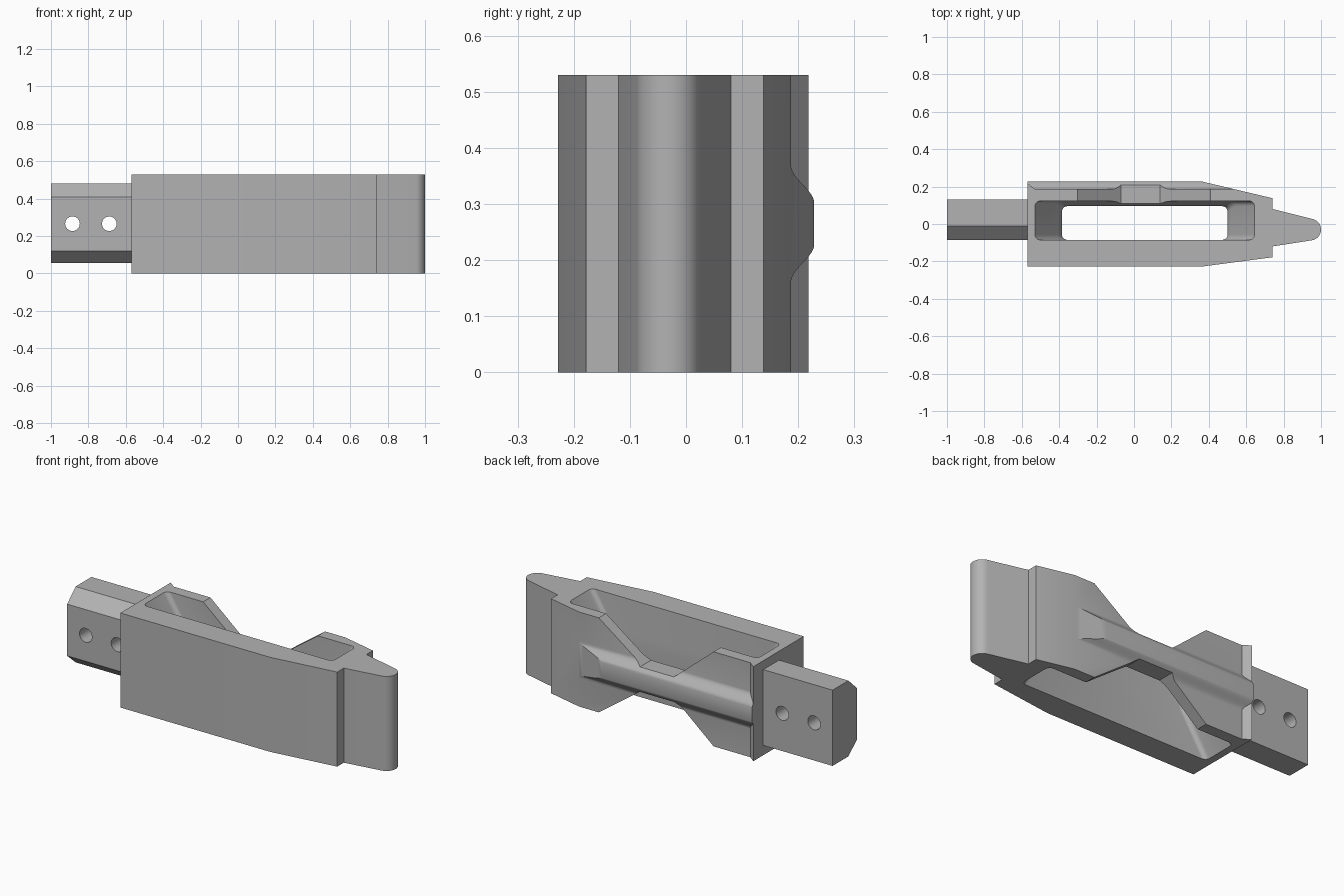
import bpy, bmesh, math
from mathutils import Vector

cube = bpy.data.objects.get("Cube")
if cube:
    bpy.data.objects.remove(cube, do_unlink=True)

grey = bpy.data.materials.new("plain grey")
grey.use_nodes = True
colour = (0.45, 0.45, 0.45, 1)
grey.diffuse_color = colour
grey.node_tree.nodes["Principled BSDF"].inputs["Base Color"].default_value = colour

HEIGHT = 0.53


def loft(name, rings):
    """Closed solid through matching rings of points."""
    bm = bmesh.new()
    loops = [[bm.verts.new(p) for p in ring] for ring in rings]
    n = len(loops[0])
    for a, b in zip(loops, loops[1:]):
        for i in range(n):
            j = (i + 1) % n
            bm.faces.new((a[i], a[j], b[j], b[i]))
    bm.faces.new(loops[0])
    bm.faces.new(loops[-1])
    bmesh.ops.recalc_face_normals(bm, faces=bm.faces)
    mesh = bpy.data.meshes.new(name)
    bm.to_mesh(mesh)
    bm.free()
    mesh.materials.append(grey)
    obj = bpy.data.objects.new(name, mesh)
    bpy.context.collection.objects.link(obj)
    return obj


def cut(target, cutter):
    cutter.hide_render = True
    mod = target.modifiers.new("cut", 'BOOLEAN')
    mod.operation = 'DIFFERENCE'
    mod.solver = 'EXACT'
    mod.object = cutter
    with bpy.context.temp_override(object=target, active_object=target,
                                   selected_objects=[target]):
        bpy.ops.object.modifier_apply(modifier=mod.name)
    bpy.data.objects.remove(cutter, do_unlink=True)


def smooth(obj):
    bpy.ops.object.select_all(action='DESELECT')
    obj.select_set(True)
    bpy.context.view_layer.objects.active = obj
    bpy.ops.object.shade_smooth_by_angle(angle=math.radians(28))


def rounded_rect(x0, x1, y0, y1, r, z):
    pts = []
    corners = ((x1 - r, y1 - r), (x0 + r, y1 - r), (x0 + r, y0 + r), (x1 - r, y0 + r))
    for k, (cx, cy) in enumerate(corners):
        for i in range(6):
            a = math.pi / 2 * (k + i / 5)
            pts.append(Vector((cx + r * math.cos(a), cy + r * math.sin(a), z)))
    return pts


# Main body: plan outline with stepped shoulders and a rounded nose
R = 0.058
nose = [(1 - R + R * math.cos(a), -0.03 + R * math.sin(a))
        for a in (math.radians(-80 + 10 * i) for i in range(17))]
outline = [(-0.57, 0.228), (-0.57, -0.228), (0.36, -0.228), (0.74, -0.178),
           (0.74, -0.12)] + nose + [(0.74, 0.08), (0.74, 0.138), (0.36, 0.228)]
body = loft("body", [[(x, y, z) for x, y in outline] for z in (0, HEIGHT)])

# Recesses above and below the back rib, blended with an S curve
WALL, RIB = 0.187, 0.229
blend = []
for i in range(13):
    t = i / 12
    blend.append((WALL + (RIB - WALL) * (1 - math.cos(math.pi * t)) / 2, 0.37 - 0.07 * t))
recess = [(WALL, 0.6)] + blend + [(0.3, 0.3), (0.3, 0.6)]
for flip in (False, True):
    section = [(y, HEIGHT - z if flip else z) for y, z in recess]
    start = [(-0.53 - (y - WALL) * 1.29, y, z) for y, z in section]
    end = [(0.8, y, z) for y, z in section]
    cut(body, loft("recess_cutter", [start, end]))

# Through pocket, narrowing to the middle from both openings
levels = []
for i in range(25):
    z = -0.01 + (HEIGHT + 0.02) * i / 24
    d = abs(z - HEIGHT / 2)
    inset = 0.145 * min(1, (HEIGHT / 2 - d) / 0.23)
    bulge = 0.5 + 0.5 * math.cos(math.pi * min(1, max(0, (d - 0.03) / 0.08)))
    levels.append(rounded_rect(-0.53 + inset, 0.645 - inset, -0.085,
                               0.123 - 0.028 * bulge, 0.028, z))
cut(body, loft("pocket_cutter", levels))

# Tapered notches through the back wall
notch = [(-0.07, 0.335), (0.14, 0.335), (0.43, 0.545), (-0.32, 0.545)]
for flip in (False, True):
    rings = [[(x, y, HEIGHT - z if flip else z) for x, z in notch] for y in (0.0, 0.3)]
    cut(body, loft("notch_cutter", rings))
smooth(body)

# Tang: flat back, chamfered front edges, two cross holes
section = [(0.13, 0.055), (0.13, 0.48), (-0.01, 0.48),
           (-0.085, 0.41), (-0.085, 0.12), (-0.01, 0.055)]
tang = loft("tang", [[(x, y, z) for y, z in section] for x in (-1, -0.56)])
for hx in (-0.885, -0.688):
    ring = [(hx + 0.039 * math.cos(math.tau * i / 32), 0.266 + 0.039 * math.sin(math.tau * i / 32))
            for i in range(32)]
    cut(tang, loft("hole_cutter", [[(x, y, z) for x, z in ring] for y in (-0.2, 0.2)]))
smooth(tang)
